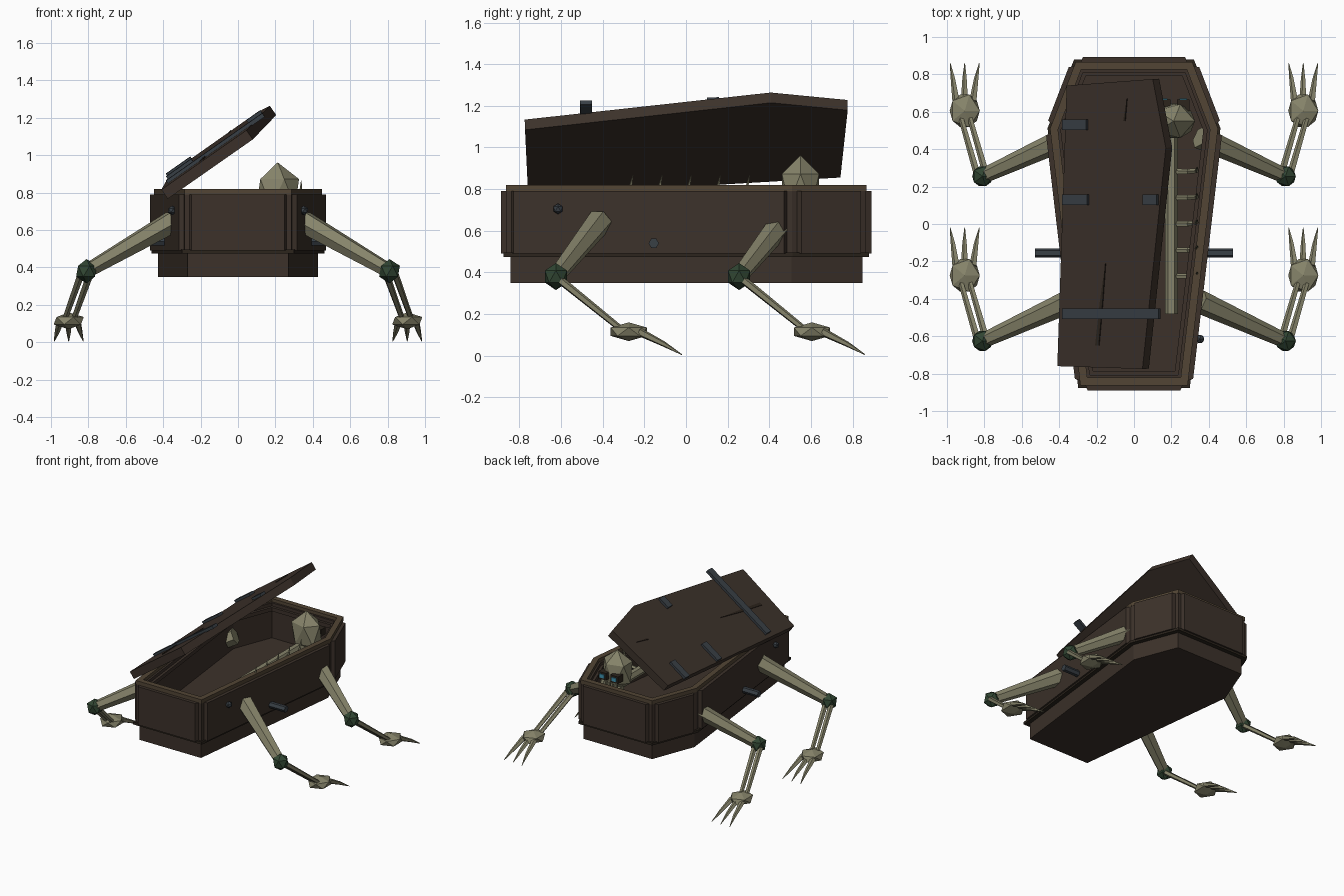
import bpy, bmesh, math
from mathutils import Vector, Matrix

if "Cube" in bpy.data.objects:
    bpy.data.objects.remove(bpy.data.objects["Cube"])

def mat(name, r, g, b):
    m = bpy.data.materials.new(name)
    m.diffuse_color = (r, g, b, 1)
    m.use_nodes = True
    m.node_tree.nodes["Principled BSDF"].inputs["Base Color"].default_value = m.diffuse_color
    return m

WOOD = mat("dark_wood", .045, .031, .023)
TRIM = mat("trim_wood", .085, .06, .035)
CRACK = mat("crack_wood", .025, .018, .012)
BONE = mat("bone", .24, .23, .145)
IRON = mat("iron", .04, .05, .06)
JOINT = mat("joint_moss", .03, .06, .032)
GLOW = mat("eye_glow", .05, .3, .45)

def finish(name, bm, m):
    bmesh.ops.recalc_face_normals(bm, faces=bm.faces)
    me = bpy.data.meshes.new(name)
    bm.to_mesh(me)
    bm.free()
    me.materials.append(m)
    ob = bpy.data.objects.new(name, me)
    bpy.context.collection.objects.link(ob)
    return ob

def loft(name, loops, m, close=False):
    """Skin a list of equal-length loops; close joins last to first, otherwise cap the ends."""
    bm = bmesh.new()
    vs = [[bm.verts.new(p) for p in lp] for lp in loops]
    n = len(loops[0])
    pairs = list(zip(vs, vs[1:])) + ([(vs[-1], vs[0])] if close else [])
    for a, b in pairs:
        for i in range(n):
            j = (i + 1) % n
            bm.faces.new((a[i], a[j], b[j], b[i]))
    if not close:
        bm.faces.new(vs[0])
        bm.faces.new(vs[-1])
    return finish(name, bm, m)

def limb(name, pts, radii, m, sides=6):
    """Tapered tube through points."""
    pts = [Vector(p) for p in pts]
    loops = []
    for i, (p, r) in enumerate(zip(pts, radii)):
        d = pts[min(i + 1, len(pts) - 1)] - pts[max(i - 1, 0)]
        q = d.to_track_quat('Z', 'Y')
        loops.append([p + q @ Vector((r * math.cos(a), r * math.sin(a), 0))
                      for a in (2 * math.pi * k / sides for k in range(sides))])
    return loft(name, loops, m)

def ball(name, c, size, m):
    bm = bmesh.new()
    bmesh.ops.create_icosphere(bm, subdivisions=1, radius=1,
                               matrix=Matrix.Translation(c) @ Matrix.Diagonal((*size, 1)))
    return finish(name, bm, m)

def box(name, c, size, m):
    bm = bmesh.new()
    bmesh.ops.create_cube(bm, size=1, matrix=Matrix.Translation(c) @ Matrix.Diagonal((*size, 1)))
    return finish(name, bm, m)

# Coffin outline, counter-clockwise from above
HEX = [Vector(p) for p in ((-.285, -.862), (.285, -.862), (.447, .51),
                           (.31, .865), (-.31, .865), (-.447, .51))]

def outline(off, z):
    """Coffin outline moved outward by off."""
    out = []
    for i, p in enumerate(HEX):
        d1 = (p - HEX[i - 1]).normalized()
        d2 = (HEX[(i + 1) % 6] - p).normalized()
        n1, n2 = Vector((d1.y, -d1.x)), Vector((d2.y, -d2.x))
        q = p + (n1 + n2) * (off / (1 + n1.dot(n2)))
        out.append((q.x, q.y, z))
    return out

def ring(name, o, i, z0, z1, m):
    return loft(name, [outline(o, z0), outline(o, z1), outline(i, z1), outline(i, z0)], m, True)

# Base, floor, walls, rims
loft("coffin_base", [outline(-.018, .35), outline(-.018, .48)], WOOD)
loft("coffin_floor", [outline(-.03, .47), outline(-.03, .52)], WOOD)
ring("coffin_wall", 0, -.055, .48, .795, WOOD)
ring("lower_trim", .015, -.02, .475, .495, CRACK)
ring("inner_ledge", -.05, -.075, .74, .77, WOOD)
ring("coffin_rim", .002, -.04, .79, .82, TRIM)

# Outer plank on each side
for i in range(6):
    a, b = HEX[i], HEX[(i + 1) % 6]
    d = (b - a).normalized()
    n = Vector((d.y, -d.x))
    a, b = a + d * .025, b - d * .025
    o, s = n * .027, d * .012
    quad = [a, b, b + o - s, a + o + s]
    loft("wall_plank", [[(p.x, p.y, z) for p in quad] for z in (.49, .79)], WOOD)

# Tilted lid, straps and cracks share one plane
NORMAL = Vector((-.7, -.036, 1)).normalized()

def slab(name, pts, lo, hi, m):
    base = [Vector((x, y, 1.264 + .7 * (x - .17) + .036 * (y - .407))) for x, y in pts]
    return loft(name, [[p + NORMAL * h for p in base] for h in (lo, hi)], m)

slab("lid", [(-.41, -.76), (.045, -.775), (.17, .407), (.10, .775), (-.36, .74)], -.06, 0, WOOD)
for x0, x1, y in ((-.375, .14, -.48), (-.375, -.24, .13), (.055, .13, .13), (-.375, -.245, .53)):
    slab("lid_strap", [(x0, y - .028), (x1, y - .028), (x1, y + .028), (x0, y + .028)],
         -.005, .018, IRON)
slab("lid_crack", [(-.205, -.65), (-.185, -.65), (-.165, -.42), (-.15, -.21), (-.18, -.42)],
     -.01, .006, CRACK)
slab("lid_crack", [(-.055, .55), (-.045, .55), (-.035, .67)], -.01, .006, CRACK)

# Legs, hands, handles and bolts on both sides
for s in (-1, 1):
    for pos, ky in (("front", -.625), ("back", .255)):
        knee = Vector((s * .81, ky, .38))
        limb(pos + "_thigh", [(s * .35, ky + .21, .645), knee], [.063, .04], BONE)
        ball(pos + "_knee", knee, (.062, .062, .065), JOINT)
        for o in (-.024, .024):
            limb(pos + "_shin", [knee + Vector((o, 0, 0)), (s * .9 + o, ky + .31, .13)],
                 [.02, .015], BONE, 5)
        hand = Vector((s * .905, ky + .35, .115))
        ball(pos + "_palm", hand, (.09, .102, .045), BONE)
        for k in (-1, 0, 1):
            limb(pos + "_claw", [hand + Vector((k * .045, .05, 0)),
                                 hand + Vector((k * .062, .17, -.06)),
                                 hand + Vector((k * .078, .255, -.11))],
                 [.021, .013, .002], BONE, 5)
    limb("side_handle", [(s * .335, -.155, .54), (s * .53, -.155, .54)], [.025, .025], IRON)
    ball("side_bolt", (s * .352, -.615, .705), (.026, .026, .026), IRON)
    limb("bolt_pin", [(s * .31, -.615, .705), (s * .35, -.615, .705)], [.01, .01], IRON)

# Skull facing the back
SX = .212
ball("skull", (SX, .55, .80), (.128, .105, .162), BONE)
for s in (-1, 1):
    box("eye_socket", (SX + s * .052, .635, .785), (.068, .06, .055), CRACK)
    box("eye", (SX + s * .052, .662, .785), (.04, .02, .028), GLOW)
box("jaw", (SX, .60, .675), (.12, .09, .045), BONE)
for k in range(4):
    box("tooth", (SX - .045 + k * .03, .635, .715), (.018, .02, .045), BONE)

# Spine and curled ribs
limb("spine", [(.2, -.48, .70), (.2, .52, .70)], [.034, .034], BONE)
for k in range(5):
    y = -.28 + k * .14
    limb("rib", [(.2, y, .70), (.29, y, .71), (.335, y + .005, .77), (.338, y + .025, .865)],
         [.016, .015, .013, .002], BONE, 5)
